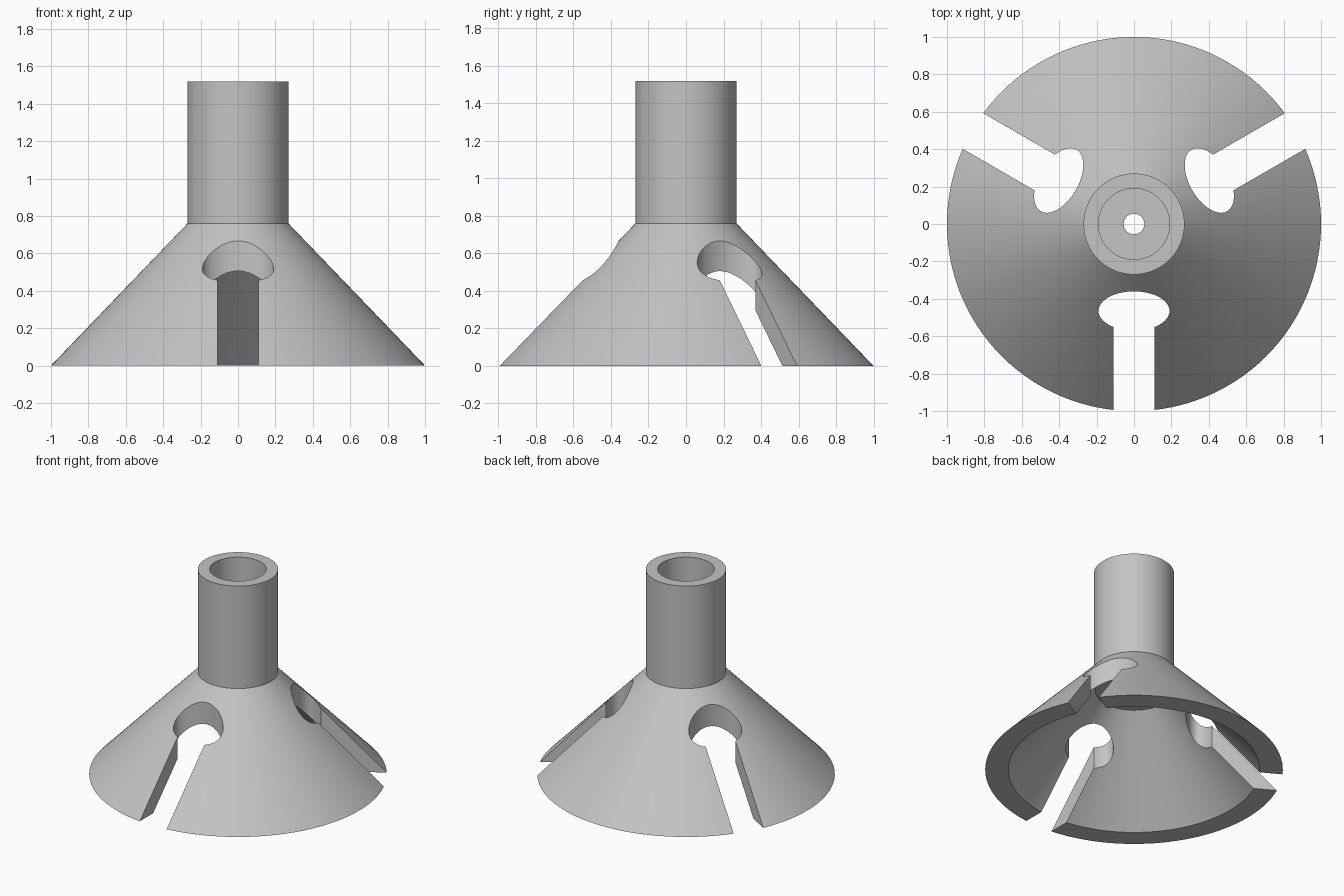
import bpy
import bmesh
from math import sin, cos, asin, pi, radians
from mathutils import Matrix

cube = bpy.data.objects.get("Cube")
if cube:
    bpy.data.objects.remove(cube, do_unlink=True)

STEPS = 128
SLOT_HALF = 0.11
HOLE_Y, HOLE_RX, HOLE_RY = -0.465, 0.19, 0.105

grey = bpy.data.materials.new("plain grey")
grey.use_nodes = True
colour = (0.55, 0.55, 0.55, 1)
grey.diffuse_color = colour
grey.node_tree.nodes["Principled BSDF"].inputs["Base Color"].default_value = colour


def add_object(name, bm):
    bmesh.ops.recalc_face_normals(bm, faces=bm.faces)
    mesh = bpy.data.meshes.new(name)
    bm.to_mesh(mesh)
    bm.free()
    obj = bpy.data.objects.new(name, mesh)
    bpy.context.collection.objects.link(obj)
    return obj


def revolve(name, profile):
    bm = bmesh.new()
    verts = [bm.verts.new((r, 0, z)) for r, z in profile]
    edges = [bm.edges.new((v, verts[i - 1])) for i, v in enumerate(verts)]
    bmesh.ops.spin(bm, geom=verts + edges, cent=(0, 0, 0), axis=(0, 0, 1),
                   angle=2 * pi, steps=STEPS)
    bmesh.ops.remove_doubles(bm, verts=bm.verts, dist=0.0001)
    return add_object(name, bm)


# Hollow flared skirt with a counterbored stem
body = revolve("flared_body", [
    (1, 0), (0.27, 0.76), (0.27, 1.52), (0.19, 1.52), (0.19, 0.76),
    (0.055, 0.76), (0.055, 0.61), (0.26, 0.61), (0.845, 0),
])
body.data.materials.append(grey)

# Keyhole cutters: vertical oval hole opening into a straight slot
start = -pi / 2 + asin(SLOT_HALF / HOLE_RX)
sweep = 2 * pi - 2 * asin(SLOT_HALF / HOLE_RX)
arc = [start + sweep * i / 48 for i in range(49)]
outline = [(HOLE_RX * cos(a), HOLE_Y + HOLE_RY * sin(a)) for a in arc]
outline += [(-SLOT_HALF, -1.2), (SLOT_HALF, -1.2)]

bm = bmesh.new()
for k in range(3):
    turn = Matrix.Rotation(radians(120 * k), 4, "Z")
    verts = [bm.verts.new((x, y, -0.1)) for x, y in outline]
    face = bm.faces.new(verts)
    top = bmesh.ops.extrude_face_region(bm, geom=[face])["geom"]
    top_verts = [g for g in top if isinstance(g, bmesh.types.BMVert)]
    bmesh.ops.translate(bm, verts=top_verts, vec=(0, 0, 1))
    bmesh.ops.transform(bm, matrix=turn, verts=verts + top_verts)
cutter = add_object("keyhole_cutter", bm)
cutter.hide_render = True

cut = body.modifiers.new("keyholes", "BOOLEAN")
cut.operation = "DIFFERENCE"
cut.solver = "EXACT"
cut.object = cutter

bpy.ops.object.select_all(action="DESELECT")
body.select_set(True)
bpy.context.view_layer.objects.active = body
bpy.ops.object.modifier_apply(modifier=cut.name)
bpy.data.objects.remove(cutter, do_unlink=True)
bpy.ops.object.shade_smooth_by_angle(angle=radians(30))
